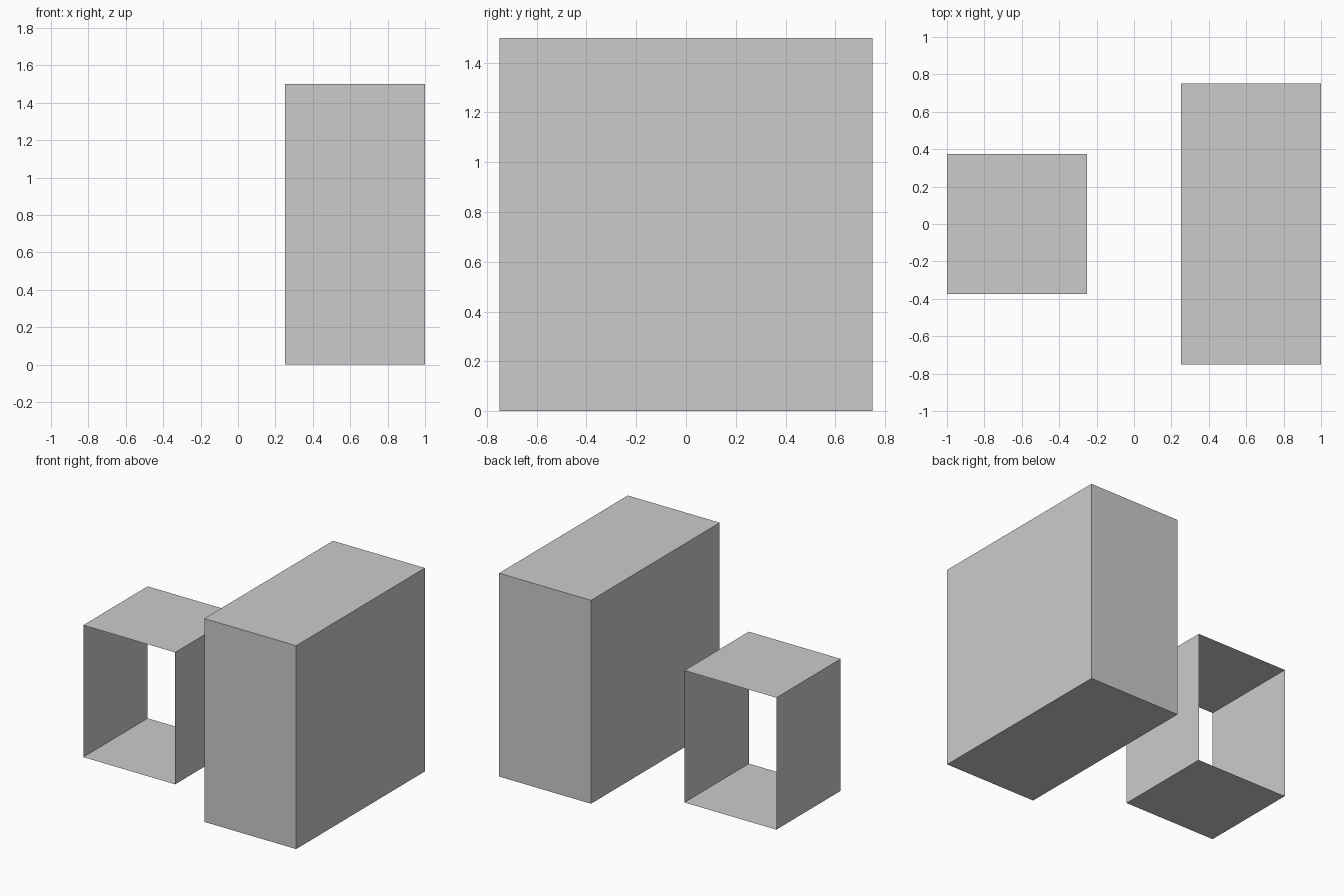
import bpy, bmesh

if "Cube" in bpy.data.objects:
    bpy.data.objects.remove(bpy.data.objects["Cube"])


def make_box(name, size, centre_xy, open_ends=False):
    """Box standing on z = 0; open_ends removes the front and back faces."""
    bm = bmesh.new()
    bmesh.ops.create_cube(bm, size=1)
    bmesh.ops.scale(bm, vec=size, verts=bm.verts)
    bmesh.ops.translate(bm, vec=(*centre_xy, size[2] / 2), verts=bm.verts)
    if open_ends:
        bm.normal_update()
        ends = [f for f in bm.faces if abs(f.normal.y) > 0.9]
        bmesh.ops.delete(bm, geom=ends, context='FACES_ONLY')
    mesh = bpy.data.meshes.new(name)
    bm.to_mesh(mesh)
    bm.free()
    obj = bpy.data.objects.new(name, mesh)
    bpy.context.collection.objects.link(obj)
    return obj


# Tall closed block on the right
make_box("tall_block", (0.75, 1.5, 1.5), (0.625, 0))

# Small thin-walled sleeve on the left, open at front and back
make_box("open_sleeve", (0.75, 0.75, 0.973), (-0.625, 0), open_ends=True)
